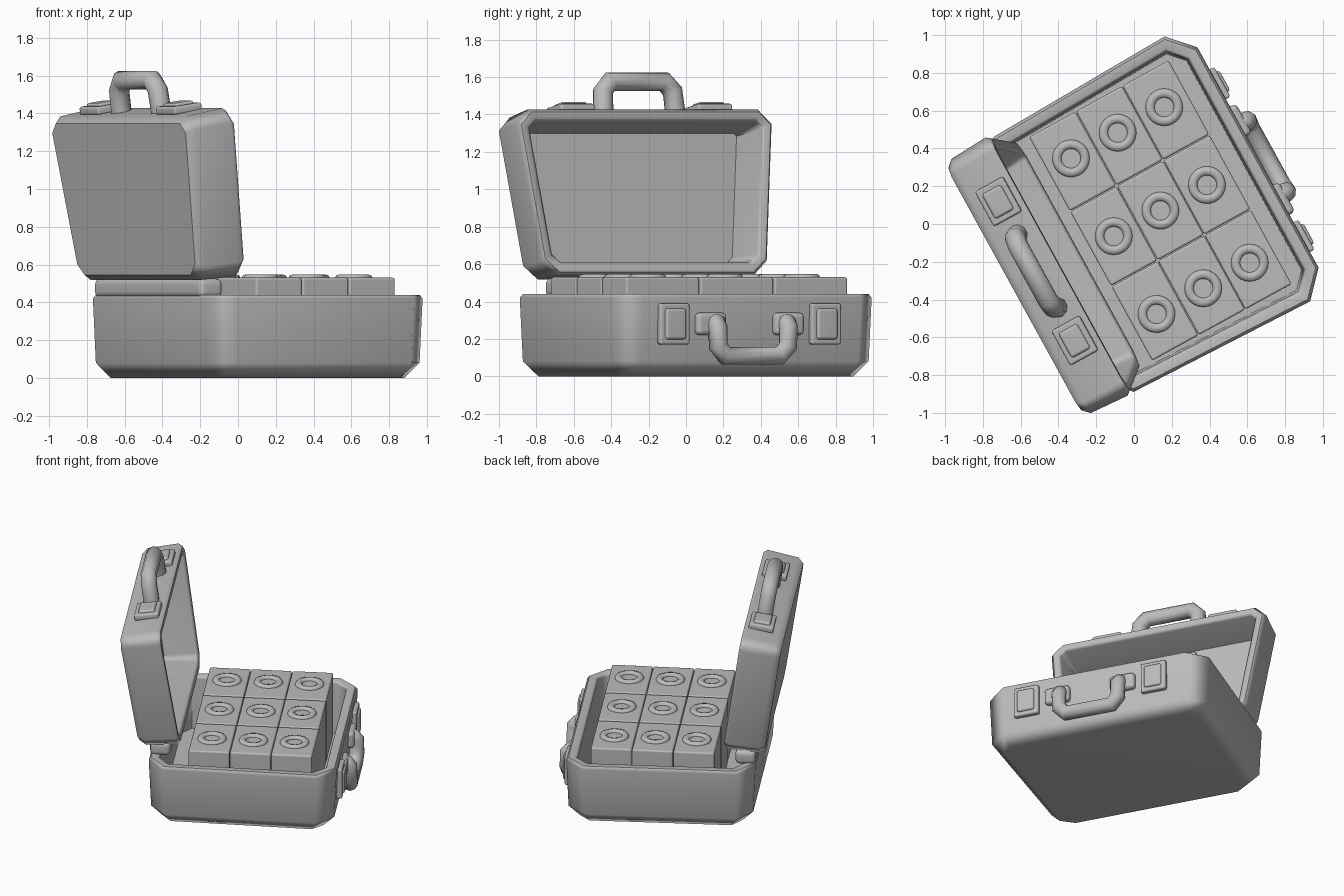
import bpy
import bmesh
from math import radians, sin, cos
from mathutils import Matrix, Vector

if "Cube" in bpy.data.objects:
    bpy.data.objects.remove(bpy.data.objects["Cube"], do_unlink=True)

# One plain grey for the whole case
grey = bpy.data.materials.new("plain_grey")
grey.use_nodes = True
grey.diffuse_color = (0.5, 0.5, 0.5, 1)
grey.node_tree.nodes["Principled BSDF"].inputs["Base Color"].default_value = grey.diffuse_color

# Case frame: local x runs from hinge to handle, y along the hinge
CASE = Matrix.Rotation(radians(28.8), 4, "Z")
# Lid frame: local x runs up the lid, z from its back to its mouth
TILT = radians(8.5)
s, c = sin(TILT), cos(TILT)
LID = CASE @ Matrix(((-s, 0, c, -0.60), (0, -1, 0, 0), (c, 0, s, 0.50), (0, 0, 0, 1)))


def add(name, data, frame):
    obj = bpy.data.objects.new(name, data)
    bpy.context.collection.objects.link(obj)
    data.materials.append(grey)
    obj.matrix_world = frame
    return obj


def finish(name, bm, frame, angle=50):
    bmesh.ops.recalc_face_normals(bm, faces=bm.faces)
    mesh = bpy.data.meshes.new(name)
    bm.to_mesh(mesh)
    bm.free()
    mesh.shade_smooth()
    mesh.set_sharp_from_angle(angle=radians(angle))
    obj = add(name, mesh, frame)
    weighted = obj.modifiers.new("weighted_normals", "WEIGHTED_NORMAL")
    weighted.keep_sharp = True
    return obj


def inset(points, dist):
    """Move every side of a convex counter-clockwise outline inwards."""
    result = []
    for i, p in enumerate(points):
        a = (p - points[i - 1]).normalized()
        b = (points[(i + 1) % len(points)] - p).normalized()
        na, nb = Vector((-a.y, a.x)), Vector((-b.y, b.x))
        result.append(p + (na + nb) * dist / (1 + na.dot(nb)))
    return result


def tray(name, half, layers, frame):
    """Hollow shell: half outline mirrored in y, stacked as inset layers."""
    outline = [Vector(p) for p in half] + [Vector((x, -y)) for x, y in reversed(half)]
    bm = bmesh.new()
    rings = [[bm.verts.new((p.x, p.y, z)) for p in inset(outline, d)] for d, z in layers]
    for low, high in zip(rings, rings[1:]):
        for i in range(len(low)):
            j = (i + 1) % len(low)
            bm.faces.new((low[i], low[j], high[j], high[i]))
    bm.faces.new(rings[0])
    bm.faces.new(rings[-1])
    return finish(name, bm, frame)


def block(name, centre, size, frame, bevel=0.012, segments=2):
    bm = bmesh.new()
    bmesh.ops.create_cube(bm, size=1)
    bmesh.ops.scale(bm, vec=size, verts=bm.verts)
    bmesh.ops.bevel(bm, geom=bm.edges[:], offset=bevel, segments=segments,
                    profile=0.5, affect="EDGES")
    return finish(name, bm, frame @ Matrix.Translation(centre))


def ring(name, centre, frame, major=0.075, minor=0.025, flat=0.8, around=24, sides=8):
    bm = bmesh.new()
    step = radians(360)
    loops = []
    for i in range(around):
        a = step * i / around
        loop = []
        for j in range(sides):
            b = step * j / sides
            r = major + minor * cos(b)
            loop.append(bm.verts.new((r * cos(a), r * sin(a), flat * minor * sin(b))))
        loops.append(loop)
    for i in range(around):
        for j in range(sides):
            k, m = (i + 1) % around, (j + 1) % sides
            bm.faces.new((loops[i][j], loops[k][j], loops[k][m], loops[i][m]))
    return finish(name, bm, frame @ Matrix.Translation(centre), 60)


def tube(name, half, y_centre, radius, frame):
    """Handle: half path mirrored about y_centre."""
    path = half + [(x, -y, z) for x, y, z in reversed(half)]
    curve = bpy.data.curves.new(name, "CURVE")
    curve.dimensions = "3D"
    curve.bevel_depth = radius
    curve.bevel_resolution = 3
    curve.use_fill_caps = True
    spline = curve.splines.new("POLY")
    spline.points.add(len(path) - 1)
    for point, (x, y, z) in zip(spline.points, path):
        point.co = (x, y + y_centre, z, 1)
    spline.use_smooth = True
    return add(name, curve, frame)


# Base shell
tray("base_shell",
     [(-0.54, -0.62), (-0.43, -0.77), (0.62, -0.80), (0.745, -0.665)][::1]
     and [(0.745, 0.665), (0.62, 0.80), (-0.43, 0.77), (-0.54, 0.62)],
     [(0.09, 0), (0.015, 0.08), (0, 0.42), (0.015, 0.44), (0.06, 0.44),
      (0.075, 0.425), (0.085, 0.06)],
     CASE @ Matrix.Translation((0, -0.008, 0)))

# Lid shell, widening towards its free end
tray("lid_shell",
     [(0.90, 0.70), (0.82, 0.78), (0.08, 0.69), (0, 0.60)],
     [(0.045, 0), (0.012, 0.04), (0, 0.255), (0.018, 0.28), (0.05, 0.28),
      (0.07, 0.265), (0.10, 0.05)], LID)

# Hinge bar
block("hinge_bar", (-0.47, 0.02, 0.475), (0.14, 1.18, 0.10), CASE, 0.03, 3)

# Packed boxes, each with a ring on top
for i, x in enumerate((-0.125, 0.157, 0.438)):
    for j, y in enumerate((-0.457, -0.005, 0.447)):
        label = f"{i + 1}_{j + 1}"
        block("box_" + label, (x, y, 0.295), (0.279, 0.447, 0.47), CASE)
        ring("box_ring_" + label, (x, y + (j - 1) * 0.018, 0.528), CASE)

for side, name in ((-1, "right"), (1, "left")):
    # Base latches and handle mounts
    y = -0.027 + side * 0.462
    block("base_latch_" + name, (0.75, y, 0.28), (0.045, 0.18, 0.22), CASE)
    block("base_latch_panel_" + name, (0.765, y, 0.28), (0.045, 0.125, 0.165), CASE, 0.015)
    block("base_handle_mount_" + name, (0.75, -0.027 + side * 0.237, 0.28),
          (0.06, 0.18, 0.12), CASE, 0.025, 3)
    # Lid latches
    y = -0.03 - side * 0.42
    block("lid_latch_" + name, (0.91, y, 0.165), (0.045, 0.21, 0.17), LID)
    block("lid_latch_panel_" + name, (0.925, y, 0.165), (0.045, 0.15, 0.115), LID, 0.015)

# Handles
tube("base_handle", [(0.72, 0.215, 0.285), (0.77, 0.215, 0.285), (0.79, 0.215, 0.26),
                     (0.79, 0.212, 0.16), (0.785, 0.165, 0.11)], -0.025, 0.052, CASE)
tube("lid_handle", [(0.88, 0.22, 0.165), (1.01, 0.212, 0.165),
                    (1.063, 0.165, 0.165)], -0.028, 0.055, LID)
